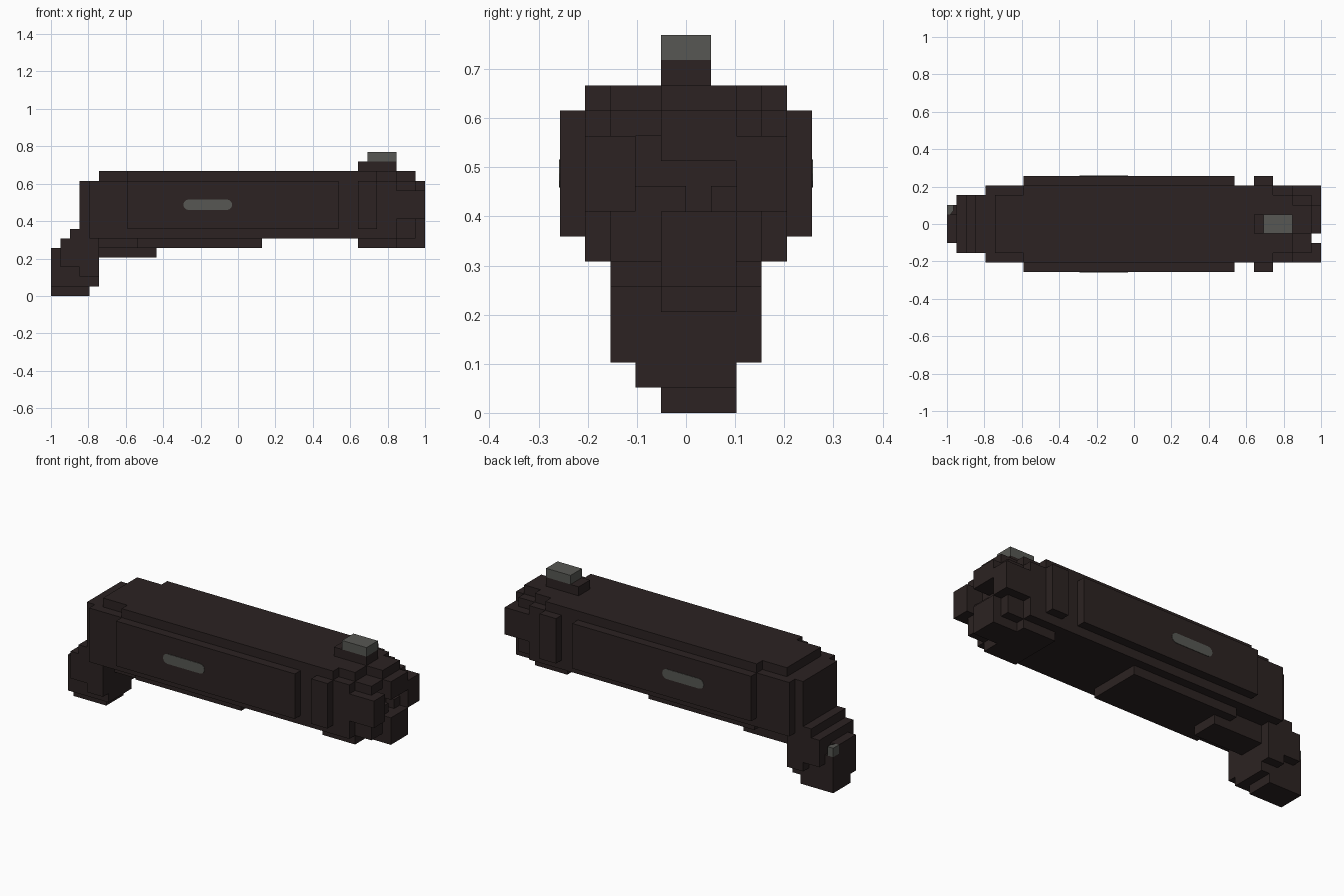
import bpy
import bmesh
import math

if "Cube" in bpy.data.objects:
    bpy.data.objects.remove(bpy.data.objects["Cube"], do_unlink=True)

U = 2 / 39  # edge of one block


def material(name, rgb):
    m = bpy.data.materials.new(name)
    m.use_nodes = True
    m.diffuse_color = (*rgb, 1)
    m.node_tree.nodes["Principled BSDF"].inputs["Base Color"].default_value = (*rgb, 1)
    return m


DARK = material("dark brown", (0.025, 0.0165, 0.016))
GREY = material("smoky grey", (0.095, 0.097, 0.087))


def place(p):
    """Block units to model space."""
    return (-1 + p[0] * U, (p[1] - 5) * U, p[2] * U)


def finish(name, bm, mat):
    bmesh.ops.recalc_face_normals(bm, faces=bm.faces)
    mesh = bpy.data.meshes.new(name)
    bm.to_mesh(mesh)
    bm.free()
    mesh.materials.append(mat)
    ob = bpy.data.objects.new(name, mesh)
    bpy.context.collection.objects.link(ob)
    return ob


def blocks(name, boxes, mat=DARK):
    """One object from boxes given as (x0, x1, y0, y1, z0, z1)."""
    bm = bmesh.new()
    for x0, x1, y0, y1, z0, z1 in boxes:
        for v in bmesh.ops.create_cube(bm, size=1)["verts"]:
            c = v.co
            v.co = place((x1 if c.x > 0 else x0, y1 if c.y > 0 else y0, z1 if c.z > 0 else z0))
    return finish(name, bm, mat)


# Main body with stepped rear and top
blocks("body", [(4, 36, 1, 9, 6, 12)])
blocks("body_back", [(3, 4, 2, 8, 5, 12)])
blocks("top_plate", [(5, 8, 2, 8, 12, 13), (8, 34, 1, 9, 12, 13), (34, 36, 2, 8, 12, 13)])

# Raised side panels, collar fins and oval side marks
for side, y0, y1, ym in (("right", 0, 1, -0.05), ("left", 9, 10, 10.05)):
    blocks(side + "_panel", [(8, 30, y0, y1, 7, 12)])
    blocks(side + "_fin", [(32, 34, y0, y1, 7, 12)])
    bm = bmesh.new()
    rings = []
    for y in (ym, 5 + (ym - 5) * 0.98):
        ring = []
        for cx, start in ((18.35, -90), (14.35, 90)):
            for i in range(7):
                a = math.radians(start + i * 30)
                ring.append(bm.verts.new(place((cx + 0.55 * math.cos(a), y, 9.5 + 0.55 * math.sin(a)))))
        rings.append(ring)
        bm.faces.new(ring)
    n = len(rings[0])
    for i in range(n):
        j = (i + 1) % n
        bm.faces.new((rings[0][i], rings[0][j], rings[1][j], rings[1][i]))
    finish(side + "_oval_mark", bm, GREY)

# Underside plates
blocks("underside_plate", [(5, 9, 3, 7, 5, 6), (9, 22, 2, 8, 5, 6)])
blocks("underside_ridge", [(5, 11, 4, 7, 4, 5)])
blocks("front_underside", [(32, 36, 2, 8, 5, 6)])

# Muzzle end
blocks("muzzle_core", [(36, 37, 3, 7, 8, 12), (36, 38, 2, 8, 6, 8)])
blocks("muzzle_brow", [(36, 38, 4, 7, 12, 13), (36, 39, 4, 7, 10, 12), (36, 38, 2, 4, 11, 12), (36, 38, 7, 8, 11, 12)])
blocks("muzzle_cheeks", [(36, 39, 1, 3, 8, 11), (36, 39, 7, 9, 8, 11)])
blocks("muzzle_teeth", [(37, 38, 3, 5, 8, 9), (37, 38, 6, 7, 8, 9)])
blocks("muzzle_chin", [(36, 39, 4, 7, 5, 8)])

# Sight on top
blocks("sight_base", [(32, 36, 4, 6, 13, 14)])
blocks("sight_glass", [(33, 36, 4, 6, 14, 15)], GREY)

# Grip, stepping down at the rear
blocks("grip_shoulder", [(2, 5, 2, 8, 6, 7), (1, 5, 2, 8, 3, 6), (3, 5, 2, 8, 2, 3)])
blocks("grip", [(0, 1, 3, 7, 1, 4), (0, 1, 3, 6, 4, 5), (1, 5, 3, 7, 1, 3)])
blocks("grip_foot", [(0, 4, 4, 7, 0, 1)])

# Small wedge-cut stud on the grip corner
bm = bmesh.new()
outline = [(0, 6), (0.35, 6), (0.7, 6.4), (0.7, 7), (0, 7)]
low = [bm.verts.new(place((x, y, 4))) for x, y in outline]
high = [bm.verts.new(place((x, y, 5))) for x, y in outline]
bm.faces.new(low)
bm.faces.new(high)
for i in range(5):
    j = (i + 1) % 5
    bm.faces.new((low[i], low[j], high[j], high[i]))
finish("grip_stud", bm, GREY)
